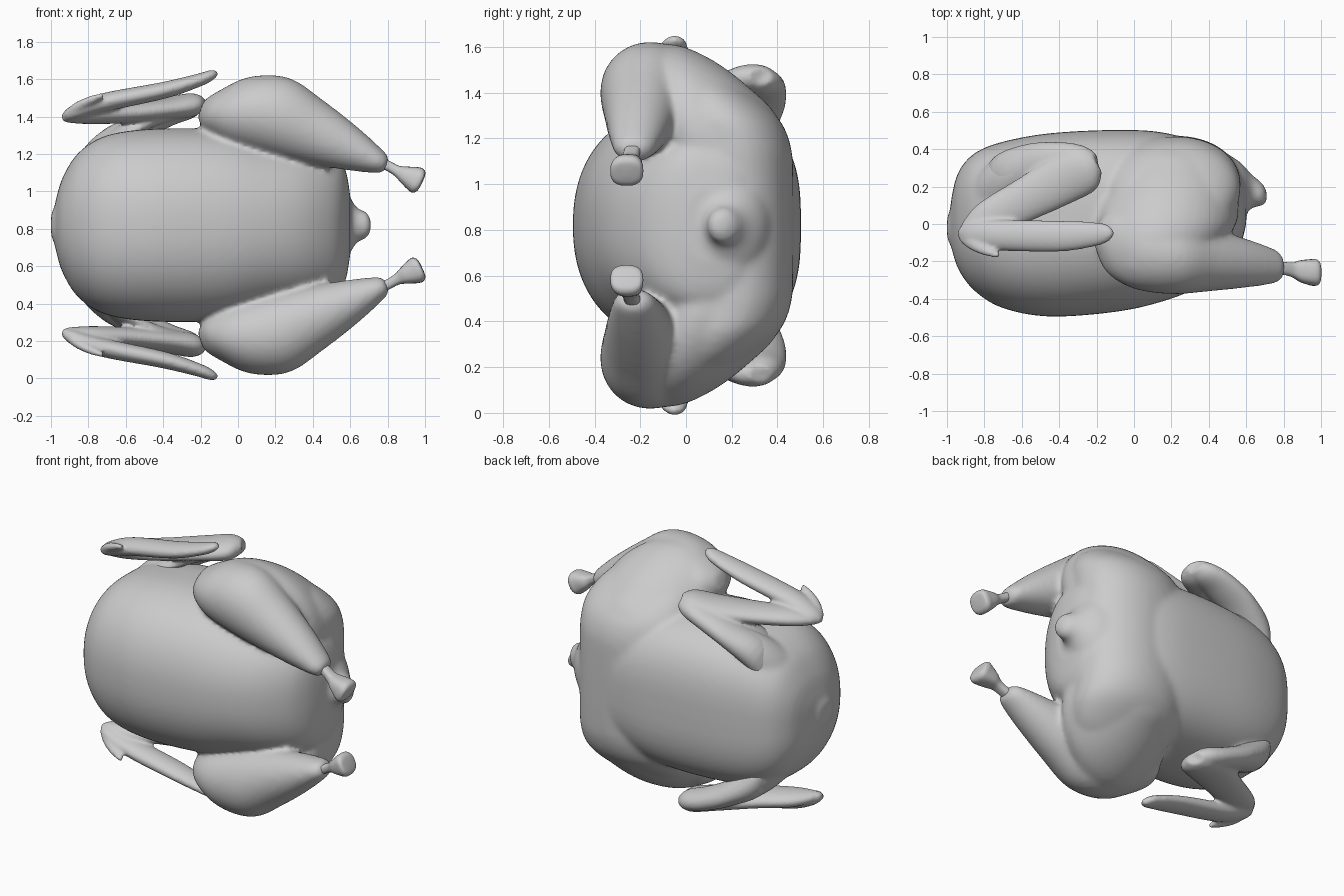
import bpy, bmesh, math
from mathutils import Vector

MID = 0.82  # height of the symmetry plane; all parts are built relative to it


def catmull(p0, p1, p2, p3, t):
    return [0.5 * (2 * b + (c - a) * t + (2 * a - 5 * b + 4 * c - d) * t * t
                   + (3 * b - a - 3 * c + d) * t ** 3)
            for a, b, c, d in zip(p0, p1, p2, p3)]


def loft(bm, secs, side, normal, power=2.0, power2=None, n=40, steps=5):
    """Skin superellipse rings; a section is x, y, z, half size along side, along normal.
    power shapes the positive side half, power2 the negative half."""
    side, normal = Vector(side).normalized(), Vector(normal).normalized()
    pts = [secs[0]] + secs + [secs[-1]]
    rows = [catmull(*pts[i:i + 4], k / steps)
            for i in range(len(secs) - 1) for k in range(steps)] + [list(secs[-1])]
    rings = []
    for x, y, z, a, b in rows:
        ring = []
        for k in range(n):
            t = 2 * math.pi * k / n
            c, s = math.cos(t), math.sin(t)
            e = 2 / (power if c > 0 else power2 or power)
            u = math.copysign(abs(c) ** e, c) * a
            v = math.copysign(abs(s) ** e, s) * b
            ring.append(bm.verts.new(Vector((x, y, z)) + side * u + normal * v))
        rings.append(ring)
    faces = [bm.faces.new(rings[0]), bm.faces.new(rings[-1][::-1])]
    for r, q in zip(rings, rings[1:]):
        for k in range(n):
            j = (k + 1) % n
            faces.append(bm.faces.new((r[k], q[k], q[j], r[j])))
    bmesh.ops.recalc_face_normals(bm, faces=faces)


def mirrored(bm):
    """Add a copy of everything reflected through the symmetry plane."""
    geo = bmesh.ops.duplicate(bm, geom=bm.verts[:] + bm.edges[:] + bm.faces[:])["geom"]
    for v in geo:
        if isinstance(v, bmesh.types.BMVert):
            v.co.z = -v.co.z
    bmesh.ops.reverse_faces(bm, faces=[f for f in geo if isinstance(f, bmesh.types.BMFace)])


def finish(name, bm, voxel=None, smooth=0):
    me = bpy.data.meshes.new(name)
    bm.to_mesh(me)
    bm.free()
    ob = bpy.data.objects.new(name, me)
    ob.location.z = MID
    bpy.context.collection.objects.link(ob)
    if voxel:
        m = ob.modifiers.new("fuse", 'REMESH')
        m.mode, m.voxel_size, m.use_smooth_shade = 'VOXEL', voxel, True
        s = ob.modifiers.new("soften", 'SMOOTH')
        s.factor, s.iterations = 0.5, smooth
    for p in me.polygons:
        p.use_smooth = True
    return ob


X, Y, Z = (1, 0, 0), (0, 1, 0), (0, 0, 1)

# thighs and drumsticks
bm = bmesh.new()
loft(bm, [(.20, .45, .17, .10, .10), (.20, .40, .23, .24, .24), (.21, .30, .28, .32, .30),
          (.19, .15, .35, .37, .35), (.17, 0, .43, .38, .345), (.15, -.12, .52, .31, .27),
          (.14, -.25, .58, .24, .18), (.14, -.30, .60, .10, .10)],
     (.95, 0, -.3), (.3, 0, .95))
loft(bm, [(-.20, -.08, .62, .05, .05), (-.14, -.10, .615, .16, .11), (0, -.14, .615, .205, .19),
          (.20, -.17, .585, .205, .215), (.40, -.19, .50, .17, .175), (.60, -.21, .41, .13, .12),
          (.74, -.225, .345, .095, .07), (.785, -.23, .325, .068, .048),
          (.80, -.235, .32, .02, .02)],
     Y, (.34, 0, .94))
# shoulder swellings
loft(bm, [(-.80, .10, .10, .16, .16), (-.78, .14, .25, .16, .14), (-.70, .22, .40, .13, .10),
          (-.58, .29, .50, .09, .07), (-.52, .31, .53, .02, .02)],
     (-.15, .98, 0), (-.5, 0, .87))
# neck opening rims
loft(bm, [(-.90, -.02, .0, .10, .10), (-.97, -.02, .02, .10, .07), (-1.0, -.02, .02, .06, .05)],
     Y, Z)
mirrored(bm)

# body: x, lowest y, highest y, half width
profile = [(-.985, -.08, .06, .08), (-.97, -.15, .17, .15), (-.935, -.25, .285, .26),
           (-.85, -.36, .38, .39), (-.70, -.45, .44, .48), (-.45, -.495, .485, .515),
           (-.10, -.47, .503, .51), (.15, -.415, .49, .46), (.35, -.335, .43, .42),
           (.50, -.22, .34, .37), (.57, -.11, .27, .31), (.60, 0, .20, .16)]
loft(bm, [(x, (lo + hi) / 2, 0, (hi - lo) / 2, w) for x, lo, hi, w in profile],
     Y, Z, power=2.9, power2=2.25, n=64)

# rump filling the back between the thighs
half = [(.22, .21, .20, .35, .26), (.22, .20, .36, .35, .255), (.21, .155, .48, .345, .24),
        (.19, .08, .60, .28, .18), (.18, .05, .67, .14, .10)]
loft(bm, [(x, y, -z, a, b) for x, y, z, a, b in half[::-1]] + half, X, Y, power=2.1)

# tail stub
loft(bm, [(.40, .20, 0, .22, .30), (.55, .185, 0, .16, .22), (.63, .175, 0, .09, .10),
          (.69, .155, 0, .06, .07), (.712, .145, 0, .02, .025)], Y, Z)
finish("carcass", bm, .015, 14)

# shank bones with flared knuckles
bm = bmesh.new()
loft(bm, [(.74, -.23, .345, .04, .03), (.80, -.237, .318, .035, .027),
          (.85, -.246, .29, .04, .03), (.89, -.252, .27, .058, .047),
          (.935, -.257, .25, .068, .066), (.962, -.259, .237, .072, .070),
          (.980, -.26, .23, .062, .052), (.985, -.26, .228, .02, .02)],
     Y, (.42, 0, .9), power=2.6, n=24)
mirrored(bm)
finish("shank_bones", bm)

# wings: upper arm, skin web, forearm, folded tip and thumb
bm = bmesh.new()
loft(bm, [(-.80, .13, .15, .10, .09), (-.72, .24, .38, .125, .10), (-.55, .31, .51, .12, .075),
          (-.38, .33, .59, .11, .065), (-.26, .33, .63, .09, .06),
          (-.20, .33, .65, .05, .035)],
     (-.15, .98, 0), (-.35, 0, .93))
loft(bm, [(-.26, .30, .62, .07, .045), (-.45, .25, .57, .12, .04), (-.62, .20, .49, .13, .045),
          (-.72, .16, .40, .12, .045), (-.78, .12, .28, .10, .04)],
     (-.3, .95, 0), (-.5, 0, .87))
loft(bm, [(-.20, .33, .65, .06, .04), (-.26, .29, .64, .12, .065), (-.40, .225, .62, .13, .06),
          (-.60, .12, .60, .115, .055), (-.78, .025, .59, .10, .05),
          (-.88, -.03, .58, .06, .035), (-.92, -.05, .57, .02, .02)],
     (-.48, .88, 0), Z)
loft(bm, [(-.94, -.05, .57, .02, .018), (-.88, -.055, .60, .07, .04),
          (-.72, -.06, .655, .082, .05), (-.40, -.065, .72, .083, .045),
          (-.21, -.055, .775, .065, .035), (-.14, -.05, .803, .045, .027),
          (-.11, -.05, .815, .012, .012)],
     Y, (-.3, 0, .95))
loft(bm, [(-.92, -.07, .58, .025, .025), (-.86, -.10, .625, .04, .03),
          (-.79, -.14, .665, .03, .024), (-.72, -.17, .695, .014, .014)],
     (.4, .9, 0), (-.4, 0, .9), n=20)
mirrored(bm)
finish("wings", bm, .011, 6)
